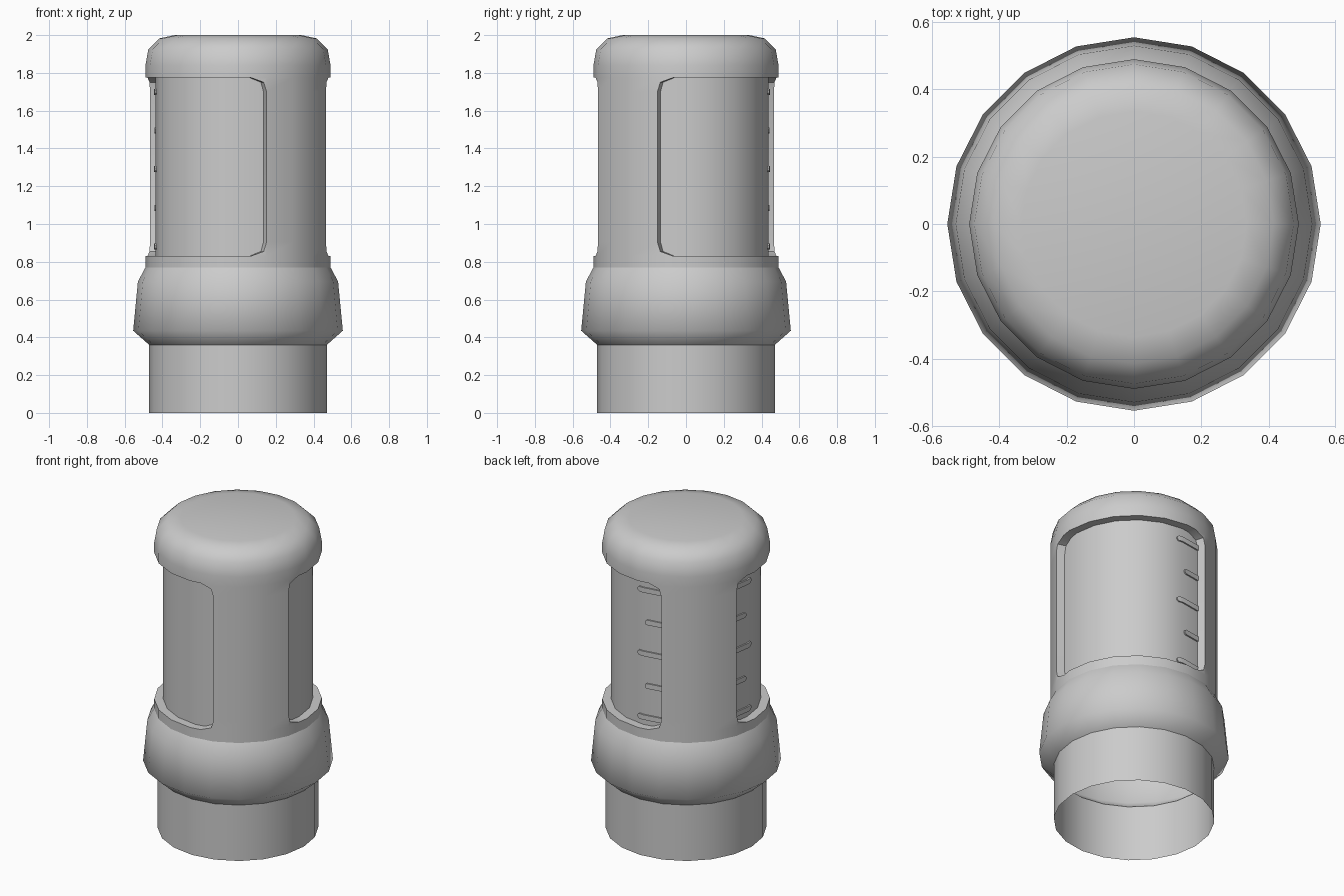
import bpy, bmesh, math

if "Cube" in bpy.data.objects:
    bpy.data.objects.remove(bpy.data.objects["Cube"])

SIDES = 20
R_SHELL, R_GLASS = 0.49, 0.437
Z0, Z1 = 0.83, 1.775            # window bottom and top
ZC0, ZC1 = 0.905, 1.70          # where the rounded window corners begin
SPAN = 7                        # window width in facets
WINDOWS = (-1, 9)               # first facet corner of each window


def pt(u, z, r):
    """Point on the faceted cylinder; u counts facets of 18 degrees."""
    k = math.floor(u)
    t = u - k
    a, b = (2 * math.pi * (k + i) / SIDES for i in (0, 1))
    return (r * ((1 - t) * math.cos(a) + t * math.cos(b)),
            r * ((1 - t) * math.sin(a) + t * math.sin(b)), z)


def add(bm, pts):
    bm.faces.new([bm.verts.new(p) for p in pts])


def lathe(bm, profile, closed_top=False):
    for (ra, za), (rb, zb) in zip(profile, profile[1:]):
        for k in range(SIDES):
            add(bm, [pt(k, za, ra), pt(k + 1, za, ra), pt(k + 1, zb, rb), pt(k, zb, rb)])
    if closed_top:
        r, z = profile[-1]
        add(bm, [pt(k, z, r) for k in range(SIDES)])


def finish(bm, name, angle, recalc=False):
    bmesh.ops.remove_doubles(bm, verts=bm.verts[:], dist=0.0002)
    if recalc:
        bmesh.ops.recalc_face_normals(bm, faces=bm.faces[:])
    me = bpy.data.meshes.new(name)
    bm.to_mesh(me)
    bm.free()
    ob = bpy.data.objects.new(name, me)
    bpy.context.collection.objects.link(ob)
    bpy.ops.object.select_all(action='DESELECT')
    ob.select_set(True)
    bpy.context.view_layer.objects.active = ob
    bpy.ops.object.shade_smooth_by_angle(angle=math.radians(angle))
    return ob


# open lower tube
bm = bmesh.new()
lathe(bm, [(0.47, 0), (0.47, 0.36)])
finish(bm, "lower_tube", 30)

# flared collar
bm = bmesh.new()
lathe(bm, [(0.47, 0.36), (0.555, 0.435), (0.53, 0.695), (R_SHELL, 0.77)])
finish(bm, "collar", 65)

# shell: lower band, domed cap, two pillars and the window reveals
bm = bmesh.new()
lathe(bm, [(R_SHELL, 0.77), (R_SHELL, Z0)])
lathe(bm, [(R_SHELL, Z1), (R_SHELL, 1.84), (0.475, 1.925), (0.415, 1.983), (0.335, 2.0)], True)
for base in WINDOWS:
    # pillar following this window
    for k in range(base + SPAN, base + 10):
        for za, zb in ((Z0, ZC0), (ZC0, ZC1), (ZC1, Z1)):
            add(bm, [pt(k, za, R_SHELL), pt(k + 1, za, R_SHELL),
                     pt(k + 1, zb, R_SHELL), pt(k, zb, R_SHELL)])
    # rounded corner gussets
    corner = [(0, 0.075), (0.1, 0.025), (0.55, 0)]
    for mirror in (False, True):
        for top in (False, True):
            add(bm, [pt(base + (SPAN - u if mirror else u), Z1 - d if top else Z0 + d, R_SHELL)
                     for u, d in [(0, 0)] + corner])
    # reveal walls from the shell in to the glass
    half = corner + [(u, 0) for u in range(1, SPAN)] + [(SPAN - u, d) for u, d in corner[::-1]]
    loop = [(u, Z0 + d) for u, d in half] + [(u, Z1 - d) for u, d in half[::-1]]
    for (ua, za), (ub, zb) in zip(loop, loop[1:] + loop[:1]):
        add(bm, [pt(base + ua, za, R_SHELL), pt(base + ub, zb, R_SHELL),
                 pt(base + ub, zb, R_GLASS), pt(base + ua, za, R_GLASS)])
finish(bm, "shell", 40, True)

# recessed window panes
for i, base in enumerate(WINDOWS):
    bm = bmesh.new()
    for k in range(base, base + SPAN):
        add(bm, [pt(k, Z0, R_GLASS), pt(k + 1, Z0, R_GLASS),
                 pt(k + 1, Z1, R_GLASS), pt(k, Z1, R_GLASS)])
    finish(bm, f"window_pane_{i + 1}", 30)

# raised level marks next to the rear pillar, alternating long and short
bm = bmesh.new()
for i in range(5):
    z, h = 0.88 + i * 0.205, 0.016
    tip = 0.88 if i % 2 else 1.27
    cols = [(0.02, h)] + ([(1, h)] if tip > 1 else []) + [(tip - 0.08, h), (tip, h * 0.45)]
    outline = [(u, z - d) for u, d in cols] + [(u, z + d) for u, d in cols[::-1]]
    for place in (lambda u: WINDOWS[0] + SPAN - u, lambda u: WINDOWS[1] + u):
        ro, ri = R_GLASS + 0.009, R_GLASS - 0.003
        for (ua, da), (ub, db) in zip(cols, cols[1:]):
            for r in (ro, ri):
                add(bm, [pt(place(ua), z - da, r), pt(place(ub), z - db, r),
                         pt(place(ub), z + db, r), pt(place(ua), z + da, r)])
        for (ua, za), (ub, zb) in zip(outline, outline[1:] + outline[:1]):
            add(bm, [pt(place(ua), za, ro), pt(place(ub), zb, ro),
                     pt(place(ub), zb, ri), pt(place(ua), za, ri)])
finish(bm, "level_marks", 30, True)
